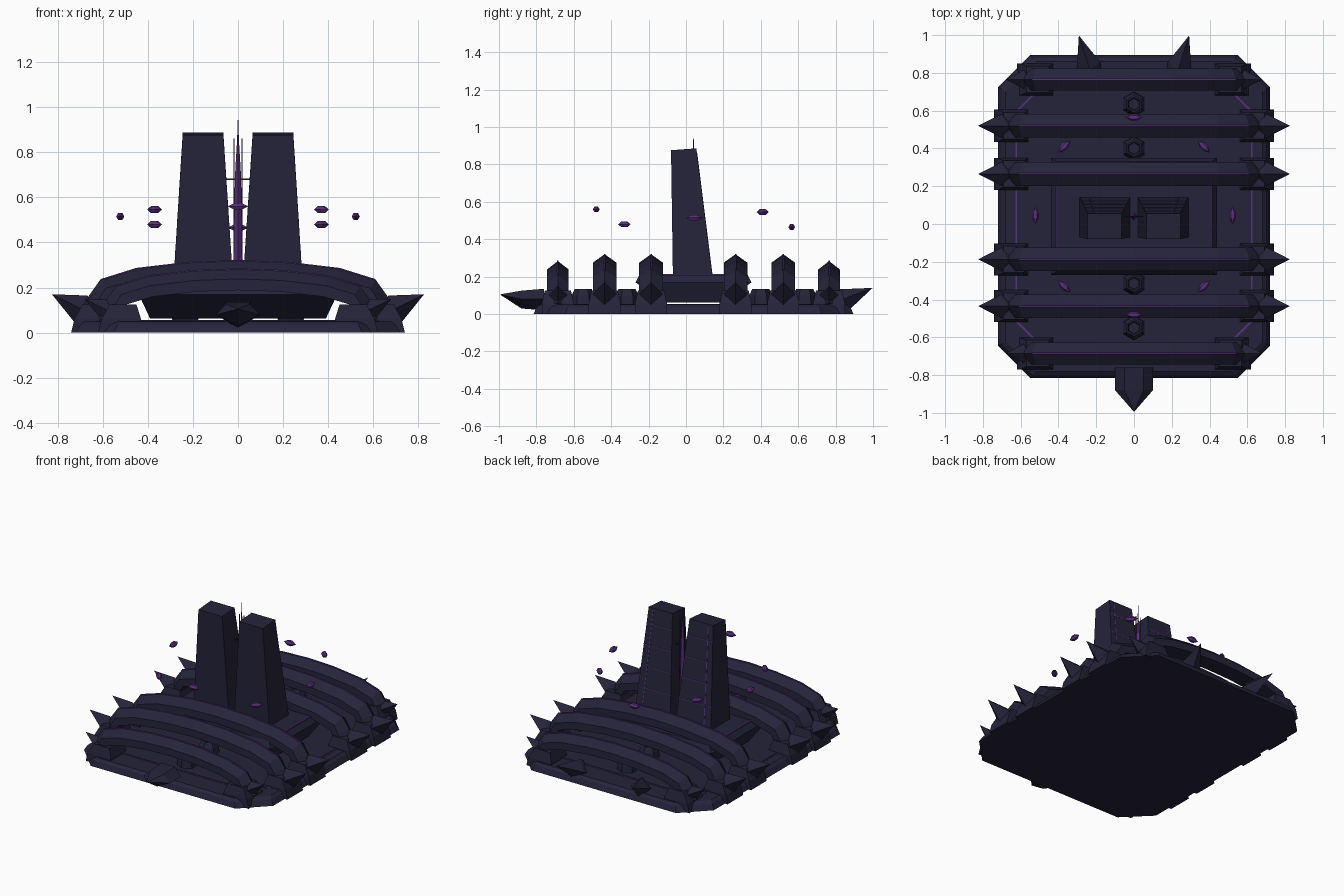
import bpy, bmesh, math
from mathutils import Vector

if "Cube" in bpy.data.objects:
    bpy.data.objects.remove(bpy.data.objects["Cube"], do_unlink=True)


def material(name, rgb):
    m = bpy.data.materials.new(name)
    m.use_nodes = True
    m.diffuse_color = (*rgb, 1)
    m.node_tree.nodes["Principled BSDF"].inputs["Base Color"].default_value = (*rgb, 1)
    return m


NAVY = material("dark navy", (0.018, 0.017, 0.042))
PURPLE = material("purple", (0.10, 0.03, 0.20))
MID_Y = 0.04


def loft(name, rings, mat=NAVY):
    """Skin a list of equal-length point rings and cap both ends."""
    bm = bmesh.new()
    rows = [[bm.verts.new(p) for p in ring] for ring in rings]
    n = len(rows[0])
    for a, b in zip(rows, rows[1:]):
        for i in range(n):
            j = (i + 1) % n
            bm.faces.new((a[i], a[j], b[j], b[i]))
    bm.faces.new(rows[0][::-1])
    bm.faces.new(rows[-1])
    bmesh.ops.remove_doubles(bm, verts=bm.verts, dist=0.00005)
    bmesh.ops.recalc_face_normals(bm, faces=bm.faces)
    mesh = bpy.data.meshes.new(name)
    bm.to_mesh(mesh)
    bm.free()
    mesh.materials.append(mat)
    ob = bpy.data.objects.new(name, mesh)
    bpy.context.collection.objects.link(ob)
    return ob


def rect(x0, x1, y0, y1, z):
    return [(x0, y0, z), (x1, y0, z), (x1, y1, z), (x0, y1, z)]


def box(name, x0, x1, y0, y1, z0, z1, mat=NAVY):
    return loft(name, [rect(x0, x1, y0, y1, z0), rect(x0, x1, y0, y1, z1)], mat)


def octagon(hx, hy, c, z):
    pts = [(hx, hy - c), (hx - c, hy), (c - hx, hy), (-hx, hy - c),
           (-hx, c - hy), (c - hx, -hy), (hx - c, -hy), (hx, c - hy)]
    return [(x, y + MID_Y, z) for x, y in pts]


def spindle(name, start, end, stations, sides=4, mat=NAVY, turn=0.0, flat=1.0):
    """Faceted solid along an axis; stations are (fraction, radius)."""
    a, b = Vector(start), Vector(end)
    d = (b - a).normalized()
    u = d.cross(Vector((0, 0, 1)))
    u = u.normalized() if u.length > 0.01 else Vector((1, 0, 0))
    v = u.cross(d)
    angles = [turn + math.tau * i / sides for i in range(sides)]
    return loft(name, [[a.lerp(b, t) + u * r * math.cos(k) + v * r * flat * math.sin(k)
                        for k in angles] for t, r in stations], mat)


# Base slab, deck and glowing deck seam
loft("base", [octagon(0.72, 0.855, 0.17, 0), octagon(0.70, 0.84, 0.165, 0.035),
              octagon(0.68, 0.82, 0.16, 0.05)])
loft("deck_seam", [octagon(0.627, 0.687, 0.13, 0.045), octagon(0.627, 0.687, 0.13, 0.052)], PURPLE)
loft("deck", [octagon(0.62, 0.68, 0.13, 0.045), octagon(0.62, 0.68, 0.13, 0.055)])

# Flared plinth under the towers
loft("plinth", [rect(-0.39, 0.39, -0.13, 0.21, 0.063), rect(-0.44, 0.44, -0.27, 0.35, 0.17),
                rect(-0.41, 0.41, -0.25, 0.33, 0.21)])
for s in (-1, 1):
    box("plinth_seam", s * 0.41 - 0.003, s * 0.41 + 0.003, -0.25, 0.33, 0.205, 0.213, PURPLE)

# Arched ribs with ridge seams, feet and spikes
HALF_ARCH = [(0.70, 0.07), (0.66, 0.165), (0.61, 0.235), (0.45, 0.285), (0.22, 0.312)]
ARCH = [(-x, z) for x, z in HALF_ARCH] + [(0, 0.32)] + HALF_ARCH[::-1]
SECTION = [(0, 0), (1, -0.045), (1, -0.095), (-1, -0.095), (-1, -0.045)]


def sweep(name, path, y, section, half, mat=NAVY):
    rings = []
    for i, (x, z) in enumerate(path):
        p, q = path[max(i - 1, 0)], path[min(i + 1, len(path) - 1)]
        t = Vector((q[0] - p[0], q[1] - p[1])).normalized()
        rings.append([(x - t.y * h, y + w * half, z + t.x * h) for w, h in section])
    return loft(name, rings, mat)


for y, is_end in ((-0.685, True), (-0.435, False), (-0.187, False),
                  (0.265, False), (0.52, False), (0.765, True)):
    k = 0.885 if is_end else 1.0
    path = [(x * k, z * k) for x, z in ARCH]
    sweep("rib", path, y, SECTION, 0.058 if is_end else 0.063)
    sweep("rib_seam", path[2:-2], y, [(-1, -0.003), (-1, 0.002), (1, 0.002), (1, -0.003)],
          0.004, PURPLE)
    inner, outer = (0.43, 0.62) if is_end else (0.56, 0.74)
    for s in (-1, 1):
        loft("rib_foot", [rect(s * inner, s * outer, y - 0.085, y + 0.085, 0.0),
                          rect(s * inner, s * (outer - 0.015), y - 0.085, y + 0.085, 0.06),
                          rect(s * (inner + 0.02), s * (outer - 0.05), y - 0.07, y + 0.07, 0.125)])
        tip = (0.68, 0.15) if is_end else (0.825, 0.17)
        spindle("rib_spike", (s * (tip[0] - 0.17), y, tip[1] - 0.085), (s * tip[0], y, tip[1]),
                [(0, 0.045), (0.25, 0.065), (1, 0)])

# Front prow and rear horns
def prow_ring(y, w, top, mid, low):
    return [(-w, y, mid), (-w * 0.5, y, top), (w * 0.5, y, top), (w, y, mid), (0, y, low)]


loft("prow", [prow_ring(-0.76, 0.10, 0.135, 0.08, 0.02), prow_ring(-0.88, 0.10, 0.125, 0.08, 0.03),
              prow_ring(-0.995, 0, 0.105, 0.105, 0.105)])
for s in (-1, 1):
    spindle("rear_horn", (s * 0.232, 0.81, 0.06), (s * 0.292, 0.998, 0.14),
            [(0, 0.06), (0.15, 0.065), (1, 0)])

# Hexagonal vents along the centre line
for y in (-0.55, -0.315, 0.40, 0.635):
    spindle("vent", (0, y, 0.045), (0, y, 0.135),
            [(0, 0.066), (0.6, 0.062), (1, 0.045), (1, 0.036), (0.85, 0.03)], 6, turn=math.pi / 6)

# Twin towers with seams on the sloping back
def back_y(z):
    return 0.14 - (z - 0.21) * 0.126


def side_x(z, low, high):
    return low + (high - low) * (z - 0.21) / 0.67


for s in (-1, 1):
    top = [(s * x, y, z) for x, y, z in ((0.065, -0.08, 0.876), (0.245, -0.08, 0.876),
                                         (0.245, 0.055, 0.886), (0.065, 0.055, 0.886))]
    loft("tower", [rect(s * 0.02, s * 0.288, -0.07, 0.142, 0.20), top])
    for z in (0.36, 0.50, 0.64, 0.78):
        y = back_y(z)
        box("tower_seam", s * side_x(z, 0.02, 0.065), s * side_x(z, 0.288, 0.245),
            y - 0.004, y + 0.002, z - 0.003, z + 0.003, PURPLE)
    loft("tower_upright_seam", [rect(s * x - 0.003, s * x + 0.003, back_y(z) - 0.004,
                                     back_y(z) + 0.002, z) for x, z in ((0.235, 0.21), (0.21, 0.87))],
         PURPLE)

# Slender spire between the towers
spindle("spire", (0, MID_Y, 0.20), (0, MID_Y, 0.945),
        [(0, 0.022), (0.35, 0.02), (0.7, 0.012), (0.88, 0.004), (1, 0.001)], mat=PURPLE)
for s in (-1, 1):
    box("spire_rod", s * 0.017 - 0.002, s * 0.017 + 0.002, MID_Y - 0.002, MID_Y + 0.002, 0.21, 0.86)
box("spire_crossbar", -0.055, 0.055, MID_Y - 0.003, MID_Y + 0.003, 0.677, 0.683)

# Floating crystals, each lying along the circle around the spire
CRYSTALS = [(0, -0.48, 0.56), (0, 0.565, 0.465)]
for s in (-1, 1):
    CRYSTALS += [(s * 0.37, -0.33, 0.48), (s * 0.37, 0.41, 0.545), (s * 0.522, 0.045, 0.515)]
for c in CRYSTALS:
    p = Vector(c)
    t = Vector((MID_Y - p.y, p.x, 0)).normalized() * 0.046
    spindle("crystal", p - t, p + t, [(0, 0), (0.35, 0.018), (0.65, 0.018), (1, 0)], 6, PURPLE)
